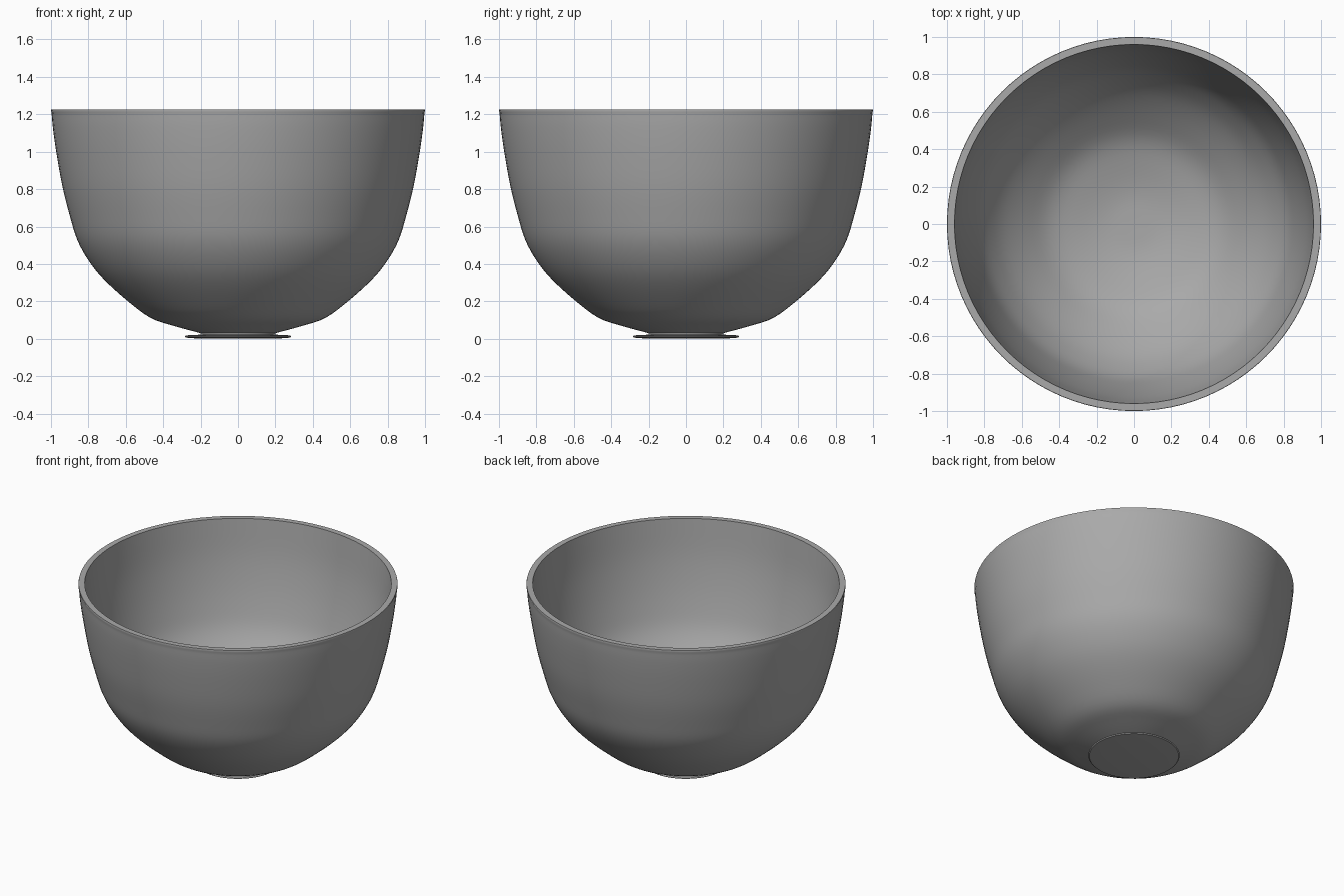
import bpy, bmesh, math
from mathutils import Vector

cube = bpy.data.objects.get("Cube")
if cube:
    bpy.data.objects.remove(cube)

SEGMENTS = 96

grey = bpy.data.materials.new("plain grey")
grey.use_nodes = True
colour = (0.4, 0.4, 0.4, 1)
grey.diffuse_color = colour
grey.node_tree.nodes["Principled BSDF"].inputs["Base Color"].default_value = colour


def smooth_path(points, steps=4):
    """Catmull-Rom curve through the given profile points."""
    p = [Vector(q) for q in points]
    p = [2 * p[0] - p[1]] + p + [2 * p[-1] - p[-2]]
    path = []
    for a, b, c, d in zip(p, p[1:], p[2:], p[3:]):
        for i in range(steps):
            t = i / steps
            path.append(0.5 * (2 * b + (c - a) * t + (2 * a - 5 * b + 4 * c - d) * t ** 2
                               + (3 * b - a - 3 * c + d) * t ** 3))
    return path + [p[-2]]


def lathe(name, profile):
    """Spin a radius/height profile round the z axis."""
    bm = bmesh.new()
    verts = [bm.verts.new((r, 0, z)) for r, z in profile]
    edges = [bm.edges.new(pair) for pair in zip(verts, verts[1:])]
    bmesh.ops.spin(bm, geom=verts + edges, cent=(0, 0, 0), axis=(0, 0, 1),
                   angle=math.tau, steps=SEGMENTS)
    bmesh.ops.remove_doubles(bm, verts=bm.verts, dist=0.0005)
    bmesh.ops.recalc_face_normals(bm, faces=bm.faces)
    mesh = bpy.data.meshes.new(name)
    bm.to_mesh(mesh)
    bm.free()
    mesh.materials.append(grey)
    obj = bpy.data.objects.new(name, mesh)
    bpy.context.collection.objects.link(obj)
    bpy.ops.object.select_all(action="DESELECT")
    obj.select_set(True)
    bpy.context.view_layer.objects.active = obj
    bpy.ops.object.shade_smooth_by_angle(angle=math.radians(35))
    return obj


# Bowl wall: outside from foot to rim, flat rim, inside back to the centre
outside = smooth_path([(0.2, 0.03), (0.34, 0.068), (0.47, 0.113), (0.6, 0.21), (0.72, 0.32),
                       (0.8, 0.42), (0.86, 0.53), (0.9, 0.66), (0.94, 0.82),
                       (0.972, 1.0), (0.99, 1.13), (0.997, 1.21)])
inside = smooth_path([(0.96, 1.227), (0.935, 1.0), (0.902, 0.82), (0.862, 0.66),
                      (0.822, 0.54), (0.765, 0.44), (0.69, 0.345), (0.575, 0.24),
                      (0.45, 0.15), (0.3, 0.1), (0.15, 0.07), (0, 0.065)])
lathe("bowl", [(0, 0.02)] + [(0.2, 0.02)] + outside + [(1.0, 1.22), (0.998, 1.227)] + inside)

# Thin flared foot under the bowl
lathe("foot", [(0, 0), (0.2, 0), (0.28, 0.006), (0.286, 0.012), (0.28, 0.018),
               (0.2, 0.022), (0, 0.022)])
